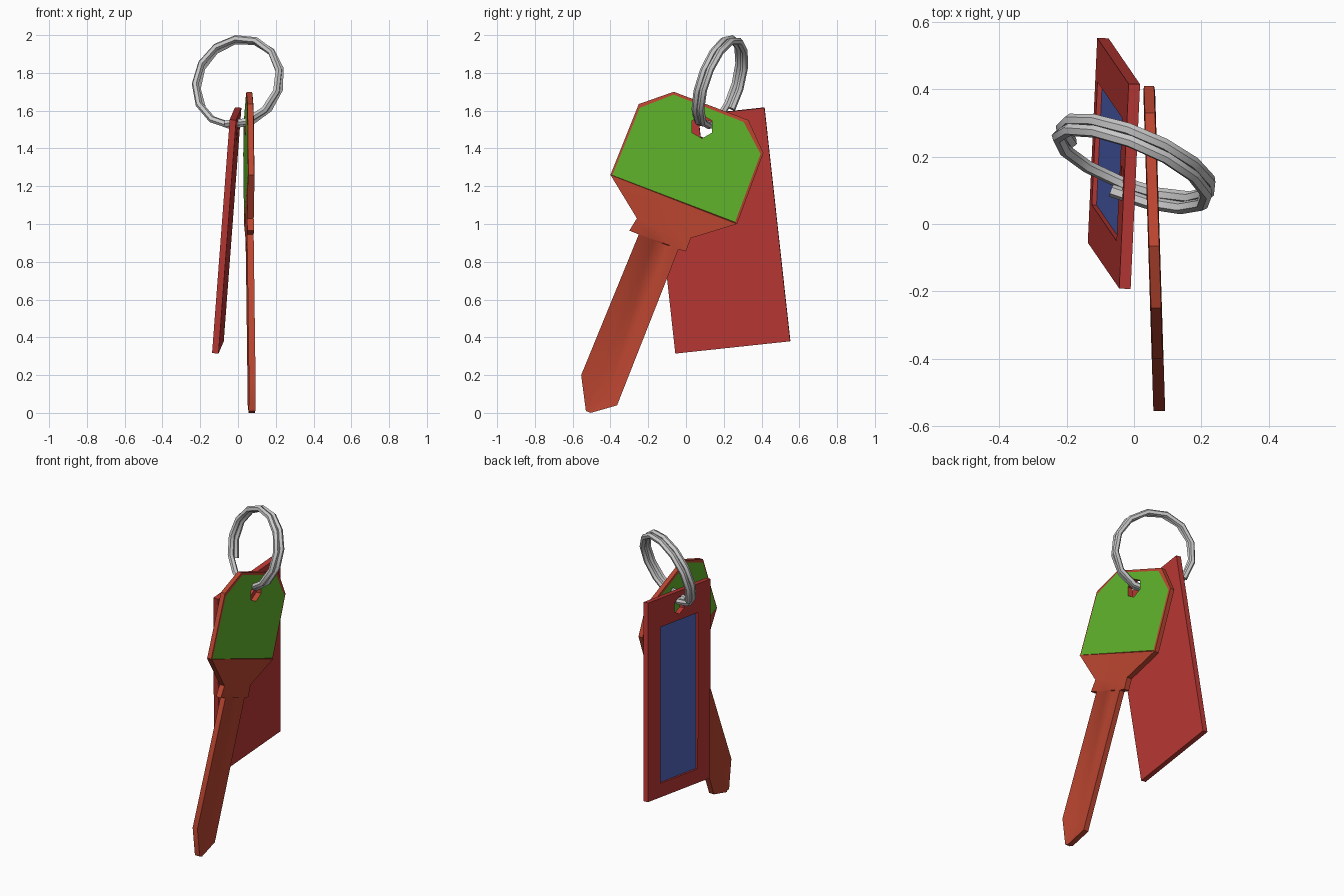
import bpy, bmesh, math
from mathutils import Vector, Matrix

if "Cube" in bpy.data.objects:
    bpy.data.objects.remove(bpy.data.objects["Cube"])


def material(name, col):
    m = bpy.data.materials.new(name)
    m.diffuse_color = (*col, 1)
    m.use_nodes = True
    m.node_tree.nodes["Principled BSDF"].inputs["Base Color"].default_value = m.diffuse_color
    return m


KEY_RED = material("key_red", (0.50, 0.06, 0.03))
TAG_RED = material("tag_red", (0.50, 0.04, 0.035))
GREEN = material("green", (0.12, 0.46, 0.025))
BLUE = material("blue", (0.08, 0.13, 0.50))


def finish(name, bm, mats=(), smooth=None):
    bmesh.ops.recalc_face_normals(bm, faces=bm.faces)
    me = bpy.data.meshes.new(name)
    bm.to_mesh(me)
    bm.free()
    ob = bpy.data.objects.new(name, me)
    bpy.context.collection.objects.link(ob)
    for m in mats:
        me.materials.append(m)
    bpy.ops.object.select_all(action='DESELECT')
    ob.select_set(True)
    bpy.context.view_layer.objects.active = ob
    if smooth:
        bpy.ops.object.shade_smooth_by_angle(angle=math.radians(smooth))
    return ob


# Key plane: slightly yawed, d is the offset through the thickness
T = 0.0175


def key_point(p, d):
    return Vector((0.0576 - 0.0315 * p[0] + d, p[0], p[1]))


def bridge(bm, a, b, mat=0):
    for i in range(len(a)):
        j = (i + 1) % len(a)
        bm.faces.new((a[i], a[j], b[j], b[i])).material_index = mat


# Key head: six-sided rim, green caps, hexagonal hole
rim = [(-.40, 1.26), (-.25, 1.635), (-.065, 1.70), (.33, 1.55), (.41, 1.375), (.27, 1.0)]
cap = [(-.39, 1.258), (-.245, 1.615), (-.065, 1.685), (.305, 1.54), (.395, 1.37), (.26, 1.01)]
hole = [(.085 + .062 * math.cos(math.radians(210 - 60 * i)),
         1.515 + .062 * math.sin(math.radians(210 - 60 * i))) for i in range(6)]
bm = bmesh.new()
loop = lambda pts, d: [bm.verts.new(key_point(p, d)) for p in pts]
rims, holes = [], []
for s in (1, -1):
    r, c, h = loop(rim, s * T * .85), loop(cap, s * T), loop(hole, s * T)
    bridge(bm, r, c)
    bridge(bm, c, h, 1)
    rims.append(r)
    holes.append(h)
bridge(bm, *rims)
bridge(bm, *holes)
finish("key_head", bm, (KEY_RED, GREEN))

# Key blade: rows from head to tip (left, right, groove depth factor)
rows = [((-.40, 1.26), (.27, 1.0), 1), ((-.26, 1.03), (.025, .925), .95),
        ((-.30, .965), (0, .855), .9), ((-.25, .945), (-.04, .865), .6),
        ((-.555, .20), (-.365, .04), .6), ((-.53, .01), (-.505, 0), .8)]
cols = (0, .38, .72, 1)
bm = bmesh.new()
grid = {}
for i, (l, r, g) in enumerate(rows):
    for j, f in enumerate(cols):
        for s in (1, -1):
            p = Vector(l).lerp(Vector(r), f)
            grid[i, j, s] = bm.verts.new(key_point(p, s * T * (g if 0 < j < 3 else 1)))
quad = lambda *k: bm.faces.new([grid[q] for q in k])
for i in range(len(rows) - 1):
    for s in (1, -1):
        for j in range(3):
            quad((i, j, s), (i, j + 1, s), (i + 1, j + 1, s), (i + 1, j, s))
    for j in (0, 3):
        quad((i, j, 1), (i, j, -1), (i + 1, j, -1), (i + 1, j, 1))
for i in (0, len(rows) - 1):
    for j in range(3):
        quad((i, j, 1), (i, j + 1, 1), (i, j + 1, -1), (i, j, -1))
finish("key_blade", bm, (KEY_RED,), 40)

# Tag: slab in local axes (width, down, thickness) with window recess and hole
W, H, D = .612, 1.247, .034
origin = Vector((-.01, -.193, 1.55))
u = Vector((.028, .608, .065)).normalized()
n = u.cross(Vector((-.093, .145, -1.235))).normalized()
v = n.cross(u)
tag_matrix = Matrix.Translation(origin) @ Matrix((u, v, n)).transposed().to_4x4()


def box(name, lo, hi, mats=()):
    lo, hi = Vector(lo), Vector(hi)
    b = bmesh.new()
    bmesh.ops.create_cube(b, size=1, matrix=Matrix.Translation((lo + hi) / 2)
                          @ Matrix.Diagonal((*(hi - lo), 1)))
    return finish(name, b, mats)


window = box("window_cutter", (.2 * W, .145 * H, D - .014), (.8 * W, .93 * H, D + .05))
b = bmesh.new()
bmesh.ops.create_cone(b, cap_ends=True, segments=6, radius1=.055, radius2=.055, depth=.2,
                      matrix=Matrix.Translation((.5 * W, .09, D / 2)))
punch = finish("hole_cutter", b)
tag = box("tag", (0, 0, 0), (W, H, D), (TAG_RED, BLUE))
for cutter in (window, punch):
    cutter.hide_render = True
    mod = tag.modifiers.new("cut", 'BOOLEAN')
    mod.object = cutter
    mod.solver = 'EXACT'
    bpy.ops.object.modifier_apply(modifier=mod.name)
    bpy.data.objects.remove(cutter)
for f in tag.data.polygons:
    f.material_index = int(f.normal.z > .9 and f.center.z < D - .005)
tag.matrix_world = tag_matrix

# Split ring: nearly two turns of faceted wire
a = Vector((.243, -.095, 0)).normalized()
axis = a.cross(Vector((.03, .07, .25))).normalized()
up = axis.cross(a)
N = 25
cu = bpy.data.curves.new("split_ring", 'CURVE')
cu.dimensions = '3D'
cu.bevel_depth = .019
cu.bevel_resolution = 1
cu.use_fill_caps = True
sp = cu.splines.new('POLY')
sp.points.add(N - 1)
for i in range(N):
    t = i / (N - 1)
    ang = math.radians(262 + 673 * t)
    p = Vector((0, .18, 1.75)) + .24 * (math.cos(ang) * a + math.sin(ang) * up) - axis * (t - .5) * .064
    sp.points[i].co = (*p, 1)
ring = bpy.data.objects.new("split_ring", cu)
bpy.context.collection.objects.link(ring)
bpy.ops.object.select_all(action='DESELECT')
ring.select_set(True)
bpy.context.view_layer.objects.active = ring
bpy.ops.object.convert(target='MESH')
bpy.ops.object.shade_smooth_by_angle(angle=math.radians(35))
